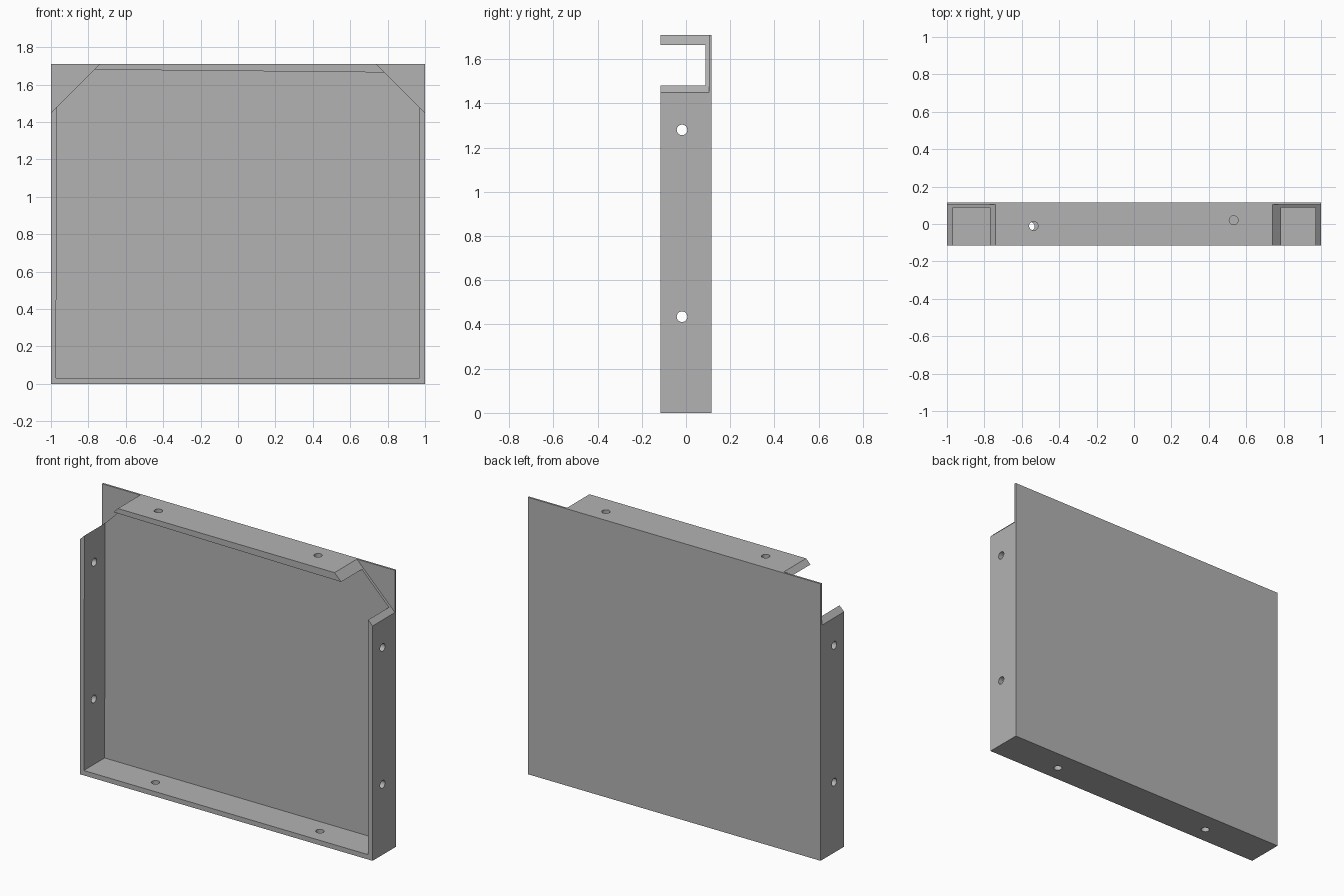
import bpy
import bmesh
from mathutils import Matrix, Vector
from math import pi

cube = bpy.data.objects.get("Cube")
if cube:
    bpy.data.objects.remove(cube, do_unlink=True)

W, D, H = 1.0, 0.115, 1.71      # half width, half depth, height
FLOOR, SKIN = 0.088, 0.103      # panel front, corner notch depth
CUT = 0.26                      # corner notch size
HOLE_R = 0.024

grey = bpy.data.materials.new("plain grey")
grey.use_nodes = True
grey.diffuse_color = (0.45, 0.45, 0.45, 1)
grey.node_tree.nodes["Principled BSDF"].inputs["Base Color"].default_value = (0.45, 0.45, 0.45, 1)


def add_object(name, bm):
    bmesh.ops.recalc_face_normals(bm, faces=bm.faces)
    mesh = bpy.data.meshes.new(name)
    bm.to_mesh(mesh)
    bm.free()
    mesh.materials.append(grey)
    obj = bpy.data.objects.new(name, mesh)
    bpy.context.scene.collection.objects.link(obj)
    return obj


def prism(name, outline, y0, y1):
    """Extrude an x/z outline from y0 to y1."""
    bm = bmesh.new()
    face = bm.faces.new([bm.verts.new((x, y0, z)) for x, z in outline])
    moved = bmesh.ops.extrude_face_region(bm, geom=[face])["geom"]
    verts = [v for v in moved if isinstance(v, bmesh.types.BMVert)]
    bmesh.ops.translate(bm, verts=verts, vec=(0, y1 - y0, 0))
    return add_object(name, bm)


def drill(name, centre, axis):
    """Short cylinder that pierces one wall."""
    bm = bmesh.new()
    turn = Matrix.Rotation(pi / 2, 4, 'Y') if axis == 'X' else Matrix()
    bmesh.ops.create_cone(bm, cap_ends=True, segments=24, radius1=HOLE_R, radius2=HOLE_R,
                          depth=0.2, matrix=Matrix.Translation(Vector(centre)) @ turn)
    return add_object(name, bm)


# Solid block for the shallow tray
tray = prism("tray", [(-W, 0), (W, 0), (W, H), (-W, H)], -D, D)

# Open interior, with a slightly sloping top wall
cutters = [prism("interior_cutter",
                 [(-0.973, 0.03), (0.97, 0.03), (0.97, 1.663), (-0.968, 1.682)], -0.3, FLOOR)]

# Diagonal notches in both upper corners
for side in (-1, 1):
    outline = [(side * (W + 0.1), H - CUT - 0.1), (side * (W - CUT - 0.1), H + 0.1),
               (side * (W + 0.1), H + 0.1)]
    cutters.append(prism("corner_cutter", outline, -0.3, SKIN))
    # Screw holes in the side walls
    for z in (0.435, 1.28):
        cutters.append(drill("side_hole_cutter", (side * W, -0.018, z), 'X'))

# Screw holes in the top and bottom walls
for x, y, z in ((-0.537, -0.01, H), (0.533, 0.02, H), (-0.555, -0.013, 0), (0.57, -0.015, 0)):
    cutters.append(drill("wall_hole_cutter", (x, y, z), 'Z'))

for cutter in cutters:
    cutter.hide_render = True
    mod = tray.modifiers.new("cut", 'BOOLEAN')
    mod.operation = 'DIFFERENCE'
    mod.solver = 'EXACT'
    mod.object = cutter

# Bake the cuts and drop the helpers
graph = bpy.context.evaluated_depsgraph_get()
baked = bpy.data.meshes.new_from_object(tray.evaluated_get(graph))
tray.modifiers.clear()
tray.data = baked
baked.name = "tray"
for cutter in cutters:
    bpy.data.objects.remove(cutter, do_unlink=True)

# Keep every material slot on the one grey
baked.materials.clear()
baked.materials.append(grey)
for poly in baked.polygons:
    poly.material_index = 0
    poly.use_smooth = False
